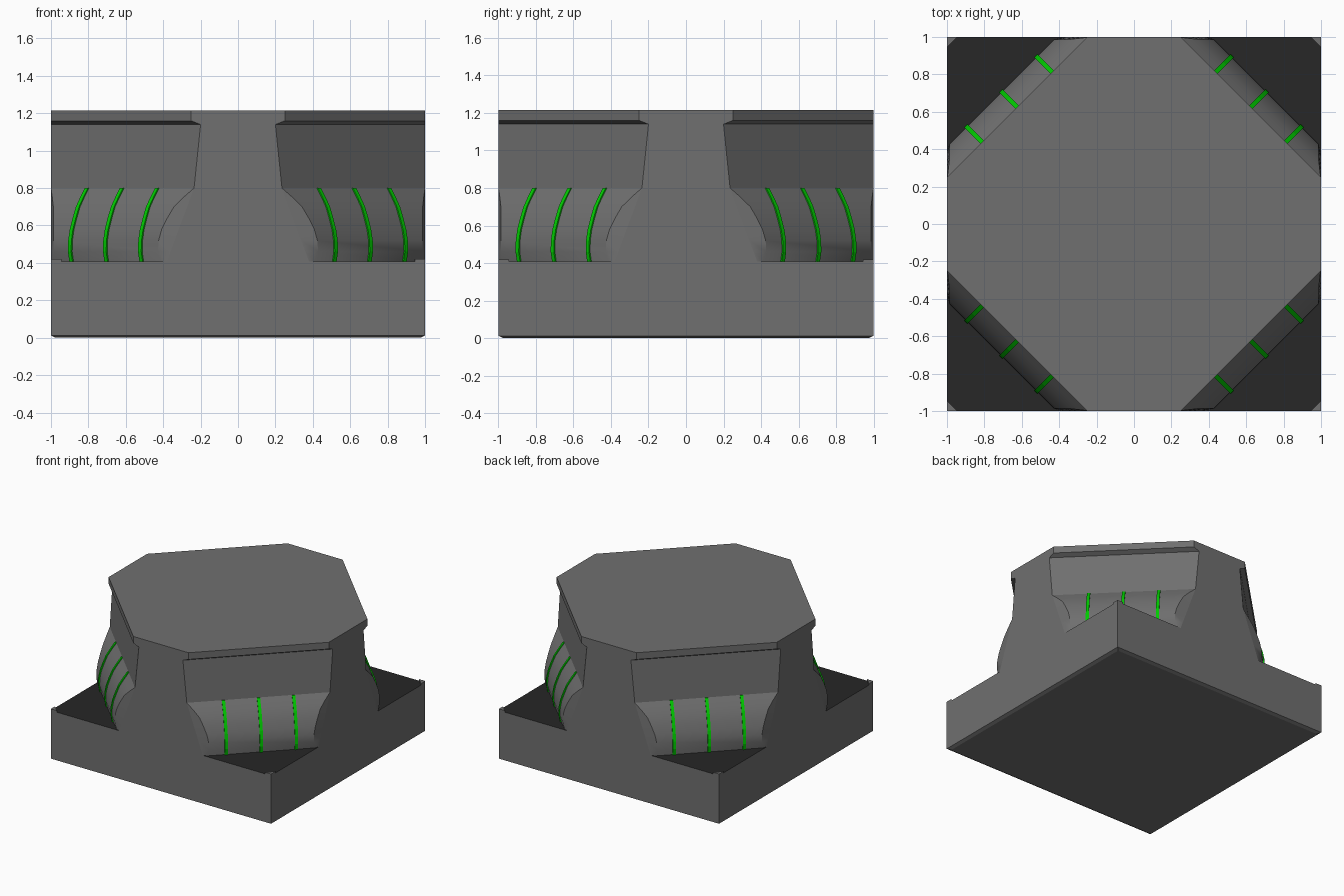
import bpy, bmesh
from math import sqrt

if "Cube" in bpy.data.objects:
    bpy.data.objects.remove(bpy.data.objects["Cube"])

R2 = sqrt(2)
FLOOR = 0.407


def material(name, rgb):
    m = bpy.data.materials.new(name)
    m.diffuse_color = (*rgb, 1)
    m.use_nodes = True
    m.node_tree.nodes["Principled BSDF"].inputs["Base Color"].default_value = m.diffuse_color
    return m


GREY = material("dark_grey", (0.16, 0.16, 0.16))
BLACK = material("black", (0.02, 0.02, 0.02))
GREEN = material("green_glow", (0.0, 0.6, 0.0))


def finish(name, bm, mat, smooth=False, flip=True):
    bmesh.ops.remove_doubles(bm, verts=bm.verts, dist=1e-5)
    if flip:
        bmesh.ops.recalc_face_normals(bm, faces=bm.faces)
    me = bpy.data.meshes.new(name)
    bm.to_mesh(me)
    bm.free()
    me.materials.append(mat)
    ob = bpy.data.objects.new(name, me)
    bpy.context.collection.objects.link(ob)
    if smooth:
        bpy.ops.object.select_all(action='DESELECT')
        bpy.context.view_layer.objects.active = ob
        ob.select_set(True)
        bpy.ops.object.shade_smooth_by_angle(angle=0.6)
    return ob


def loft(bm, rings, closed=True):
    n = len(rings[0])
    vs = [[bm.verts.new(p) for p in r] for r in rings]
    for a, b in zip(vs, vs[1:]):
        for i in range(n if closed else n - 1):
            j = (i + 1) % n
            bm.faces.new((a[i], a[j], b[j], b[i]))
    return vs


def corner(s, t, z, k):
    """Point at diagonal distance s (x+y=s), t along the cut, turned to corner k."""
    x, y = s / 2 - t / R2, s / 2 + t / R2
    for _ in range(k):
        x, y = -y, x
    return (x, y, z)


# base block: slightly chamfered at the bottom, open on top
bm = bmesh.new()
sq = lambda h, z: [(-h, -h, z), (h, -h, z), (h, h, z), (-h, h, z)]
v = loft(bm, [sq(0.975, 0), sq(1, 0.012), sq(1, FLOOR)])
bm.faces.new(v[0][::-1])
finish("base_block", bm, GREY, flip=False)


# upper body: square with its corners cut, cap rim at the top
def octagon(s, z):
    c = s - 1
    return [(-c, -1, z), (c, -1, z), (1, -c, z), (1, c, z),
            (c, 1, z), (-c, 1, z), (-1, c, z), (-1, -c, z)]


bm = bmesh.new()
v = loft(bm, [octagon(s, z) for s, z in
              [(1.38, FLOOR), (1.235, 0.80), (1.20, 1.14), (1.25, 1.16), (1.25, 1.215)]])
bm.faces.new(v[-1])
finish("upper_body", bm, GREY, flip=False)

# rounded roll profile (diagonal distance, height)
ROLL = [(1.235, 0.80), (1.285, 0.75), (1.33, 0.70), (1.365, 0.64), (1.395, 0.58),
        (1.412, 0.52), (1.415, 0.46), (1.40, FLOOR)]


def edge_t(s):
    return R2 - s / R2


for k in range(4):
    # black corner ledge
    bm = bmesh.new()
    pts = [corner(2, 0, FLOOR, k), corner(1.38, edge_t(1.38), FLOOR, k),
           corner(1.38, -edge_t(1.38), FLOOR, k)]
    bm.faces.new([bm.verts.new(p) for p in pts])
    finish(f"corner_ledge_{k}", bm, BLACK, flip=False)

    # small raised tab on the outer corner
    bm = bmesh.new()
    tab = [(2, 0), (1.945, edge_t(1.945)), (1.945, -edge_t(1.945))]
    v = loft(bm, [[corner(s, t, z, k) for s, t in tab] for z in (FLOOR, 0.42)])
    bm.faces.new(v[1])
    finish(f"corner_tab_{k}", bm, GREY, flip=False)

    # rounded roll with crescent ends that meet the body edge
    bm = bmesh.new()
    ends = [edge_t(s) - 0.018 * min(1, 4 * i / 7) for i, (s, z) in enumerate(ROLL)]
    chord = [(1.235 + 0.145 * (0.80 - z) / (0.80 - FLOOR), z) for s, z in ROLL]
    loft(bm, [
        [corner(s, -edge_t(s), z, k) for s, z in chord],
        [corner(s, -e, z, k) for (s, z), e in zip(ROLL, ends)],
        [corner(s, e, z, k) for (s, z), e in zip(ROLL, ends)],
        [corner(s, edge_t(s), z, k) for s, z in chord]], closed=False)
    bmesh.ops.remove_doubles(bm, verts=bm.verts, dist=1e-5)
    bm.normal_update()
    mid = max(bm.faces, key=lambda f: f.calc_area())
    c = mid.calc_center_median()
    if mid.normal.x * c.x + mid.normal.y * c.y < 0:
        bmesh.ops.reverse_faces(bm, faces=bm.faces)
    finish(f"corner_roll_{k}", bm, GREY, smooth=True, flip=False)

    # three green strips wrapped over the roll
    for n, t in enumerate((-0.265, 0, 0.265)):
        bm = bmesh.new()
        prof = [(s + 0.012, z) for s, z in ROLL] + [(s - 0.01, z) for s, z in ROLL[::-1]]
        v = loft(bm, [[corner(s, t + d, z, k) for s, z in prof] for d in (-0.012, 0.012)])
        bm.faces.new(v[0])
        bm.faces.new(v[1])
        finish(f"green_strip_{k}_{n}", bm, GREEN)
